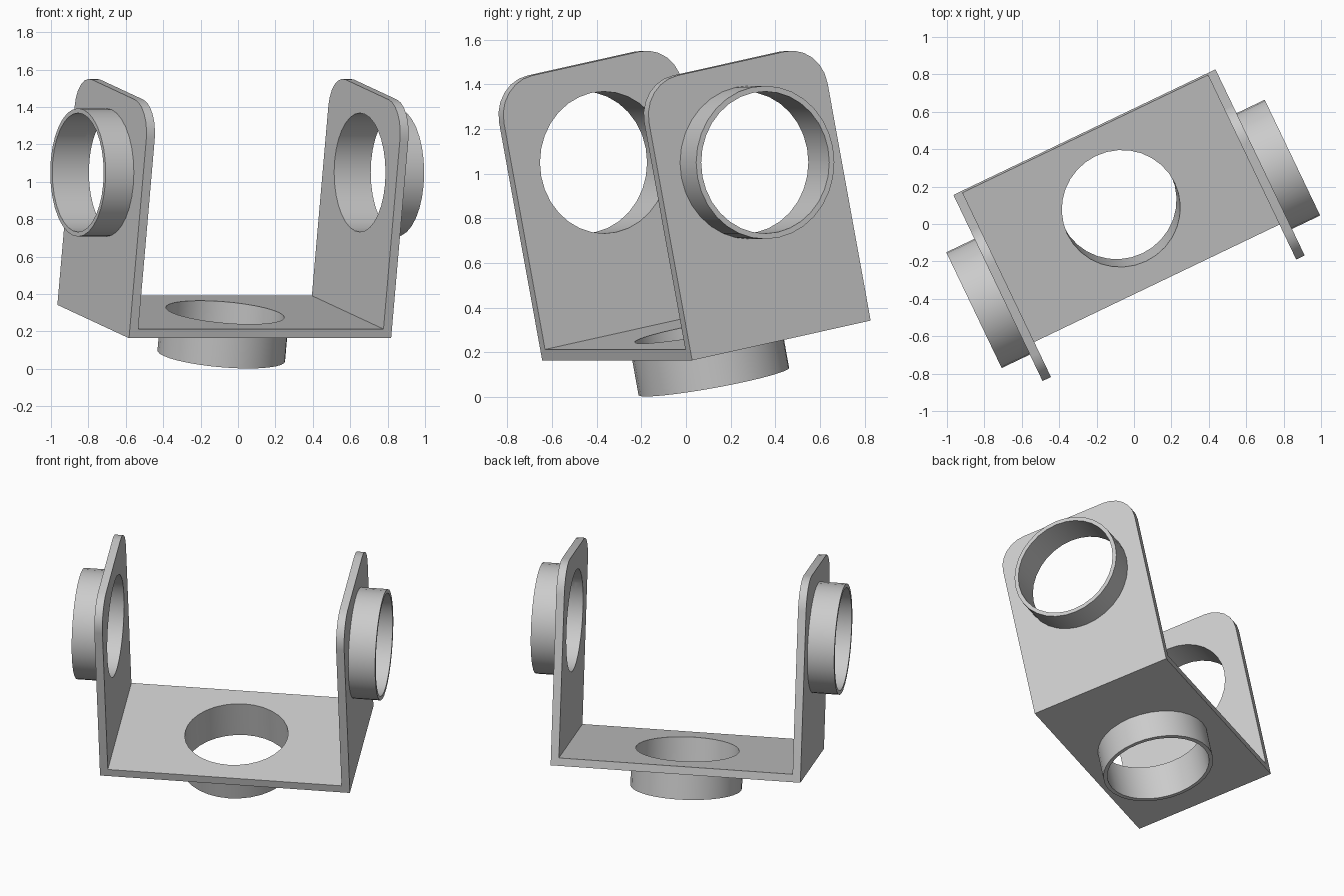
import bpy, bmesh
from math import radians, tau
from mathutils import Matrix, Vector

cube = bpy.data.objects.get("Cube")
if cube:
    bpy.data.objects.remove(cube)

# Main dimensions, in the bracket's own frame
HALF_W, HALF_D, HEIGHT, THICK = 0.777, 0.452, 1.265, 0.05
CORNER, R_IN, R_OUT, SIDES = 0.18, 0.318, 0.343, 32
HOLE_Z = 0.813

# The whole bracket is tilted back and turned
POSE = (Matrix.Translation((-0.0735, 0.0915, 0.2525))
        @ Matrix.Rotation(radians(25.6), 4, 'Z')
        @ Matrix.Rotation(radians(11.37), 4, 'X'))

grey = bpy.data.materials.new("plain grey")
grey.use_nodes = True
grey.diffuse_color = (0.6, 0.6, 0.6, 1)
grey.node_tree.nodes["Principled BSDF"].inputs["Base Color"].default_value = (0.6, 0.6, 0.6, 1)


def make_object(name, bm):
    bmesh.ops.recalc_face_normals(bm, faces=bm.faces[:])
    mesh = bpy.data.meshes.new(name)
    bm.to_mesh(mesh)
    bm.free()
    mesh.materials.append(grey)
    obj = bpy.data.objects.new(name, mesh)
    bpy.context.collection.objects.link(obj)
    return obj


def activate(obj):
    bpy.ops.object.select_all(action='DESELECT')
    obj.select_set(True)
    bpy.context.view_layer.objects.active = obj


def bracket():
    # U profile swept front to back, with rounded upper corners
    bm = bmesh.new()
    inner = HALF_W - THICK
    half = [(HALF_W, 0), (HALF_W, HEIGHT), (inner, HEIGHT), (inner, THICK)]
    outline = half + [(-x, z) for x, z in reversed(half)]
    face = bm.faces.new([bm.verts.new((x, -HALF_D, z)) for x, z in outline])
    sweep = bmesh.ops.extrude_face_region(bm, geom=[face])
    moved = [g for g in sweep["geom"] if isinstance(g, bmesh.types.BMVert)]
    bmesh.ops.translate(bm, verts=moved, vec=(0, 2 * HALF_D, 0))
    corners = [e for e in bm.edges
               if all(v.co.z > HEIGHT - 0.001 for v in e.verts)
               and abs(e.verts[0].co.y - e.verts[1].co.y) < 0.001]
    bmesh.ops.bevel(bm, geom=corners, offset=CORNER, segments=6,
                    profile=0.5, affect='EDGES')
    return make_object("bracket", bm)


def cut_hole(target, length, placing):
    bm = bmesh.new()
    bmesh.ops.create_cone(bm, cap_ends=True, segments=SIDES, radius1=R_IN,
                          radius2=R_IN, depth=length, matrix=placing)
    cutter = make_object("hole_cutter", bm)
    cutter.hide_render = True
    mod = target.modifiers.new("hole", 'BOOLEAN')
    mod.operation, mod.solver, mod.object = 'DIFFERENCE', 'EXACT', cutter
    activate(target)
    bpy.ops.object.modifier_apply(modifier=mod.name)
    bpy.data.objects.remove(cutter)


def collar(name, length, placing):
    # Thin tube rising along its own z axis
    bm = bmesh.new()
    ring = [bm.verts.new(p) for p in
            ((R_IN, 0, 0), (R_OUT, 0, 0), (R_OUT, 0, length), (R_IN, 0, length))]
    edges = [bm.edges.new((ring[i], ring[(i + 1) % 4])) for i in range(4)]
    bmesh.ops.spin(bm, geom=ring + edges, cent=(0, 0, 0), axis=(0, 0, 1),
                   angle=tau, steps=SIDES, use_merge=True)
    bmesh.ops.remove_doubles(bm, verts=bm.verts[:], dist=0.0001)
    bmesh.ops.transform(bm, matrix=placing, verts=bm.verts[:])
    return make_object(name, bm)


def facing(position, direction):
    turn = Vector((0, 0, 1)).rotation_difference(Vector(direction))
    return Matrix.Translation(position) @ turn.to_matrix().to_4x4()


# Bracket with one hole through both arms and one through the base
body = bracket()
cut_hole(body, 2, facing((0, 0, HOLE_Z), (1, 0, 0)))
cut_hole(body, 0.4, Matrix.Identity(4))

# Collars around the holes, on the outside
parts = [
    body,
    collar("left_collar", 0.167, facing((HALF_W, 0, HOLE_Z), (1, 0, 0))),
    collar("right_collar", 0.167, facing((-HALF_W, 0, HOLE_Z), (-1, 0, 0))),
    collar("base_collar", 0.187, Matrix.Rotation(radians(180), 4, 'X')),
]

for part in parts:
    part.matrix_world = POSE
    activate(part)
    bpy.ops.object.shade_smooth_by_angle(angle=radians(30))
